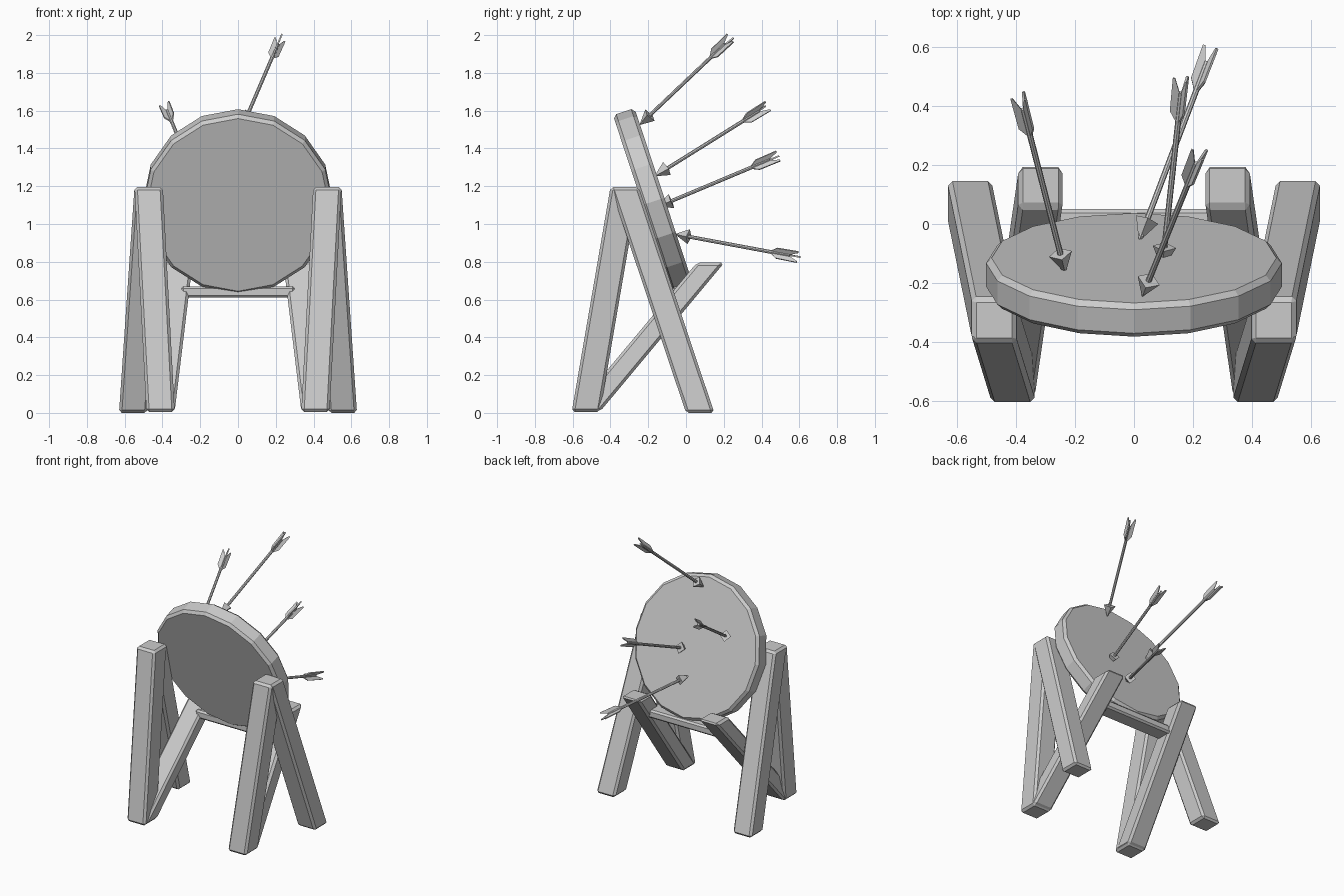
import bpy, bmesh, math
from mathutils import Vector

if "Cube" in bpy.data.objects:
    bpy.data.objects.remove(bpy.data.objects["Cube"], do_unlink=True)

grey = bpy.data.materials.new("plain_grey")
grey.use_nodes = True
grey.diffuse_color = (0.6, 0.6, 0.6, 1)
grey.node_tree.nodes["Principled BSDF"].inputs["Base Color"].default_value = (0.6, 0.6, 0.6, 1)


def finish(name, bm, bevel=0):
    bmesh.ops.recalc_face_normals(bm, faces=bm.faces)
    mesh = bpy.data.meshes.new(name)
    bm.to_mesh(mesh)
    bm.free()
    mesh.materials.append(grey)
    ob = bpy.data.objects.new(name, mesh)
    bpy.context.collection.objects.link(ob)
    if bevel:
        mod = ob.modifiers.new("chamfer", "BEVEL")
        mod.width = bevel
        mod.segments = 1
        mod.limit_method = "ANGLE"
        mod.angle_limit = math.radians(40)
    return ob


def beam(name, low, high, width=0.15, depth=0.15):
    """Leaning post whose two ends are cut level with the ground."""
    bm = bmesh.new()
    bmesh.ops.create_cube(bm, size=1)
    for v in bm.verts:
        end = Vector(high if v.co.z > 0 else low)
        v.co = end + Vector((v.co.x * width, v.co.y * depth, 0))
    return finish(name, bm, 0.015)


# Stand: a pair of legs and a rising brace on each side
for side, s in (("left", 1), ("right", -1)):
    beam(side + "_front_leg", (s * 0.41, -0.53, 0.005), (s * 0.473, -0.325, 1.195))
    beam(side + "_rear_leg", (s * 0.555, 0.075, 0), (s * 0.473, -0.325, 1.195))
    beam(side + "_brace", (s * 0.41, -0.525, 0.01), (s * 0.315, 0.13, 0.795), 0.15, 0.145)

# Crossbar between the braces
bm = bmesh.new()
bmesh.ops.create_cube(bm, size=1)
bmesh.ops.scale(bm, verts=bm.verts, vec=(0.6, 0.12, 0.06))
bar = finish("crossbar", bm, 0.012)
bar.location = (0, -0.01, 0.64)

# Round target board, leaning forward at the top
tilt = math.radians(18.4)
bm = bmesh.new()
bmesh.ops.create_cone(bm, cap_ends=True, segments=16, radius1=0.5, radius2=0.5, depth=0.12)
board = finish("target_board", bm, 0.018)
board.location = (0, -0.172, 1.12)
board.rotation_euler = (tilt - math.pi / 2, 0, 0)


def arrow(name, tip, tail, sunk):
    """Arrow along local z, with the tip of its head sunk into the board."""
    tip, tail = Vector(tip), Vector(tail)
    length = (tail - tip).length
    bm = bmesh.new()
    # Shaft
    shaft = bmesh.ops.create_cone(bm, cap_ends=True, segments=8, radius1=0.01,
                                  radius2=0.01, depth=length - 0.06)
    bmesh.ops.translate(bm, verts=shaft["verts"], vec=(0, 0, length / 2 - 0.02))
    # Pointed head
    head = bmesh.ops.create_cone(bm, cap_ends=True, segments=4, radius1=0,
                                 radius2=0.04, depth=0.08)
    bmesh.ops.translate(bm, verts=head["verts"], vec=(0, 0, 0.04 - sunk))
    # Three swept vanes
    outline = ((0.006, -0.16), (0.032, -0.12), (0.034, 0), (0.026, 0), (0.006, -0.05))
    for k in range(3):
        a = k * math.tau / 3
        out = Vector((math.cos(a), math.sin(a), 0))
        flat = Vector((-out.y, out.x, 0)) * 0.004
        rings = []
        for sign in (-1, 1):
            rings.append([bm.verts.new(out * r + flat * sign + Vector((0, 0, length + z)))
                          for r, z in outline])
            bm.faces.new(rings[-1])
        n = len(outline)
        for i in range(n):
            j = (i + 1) % n
            bm.faces.new((rings[0][i], rings[0][j], rings[1][j], rings[1][i]))
    ob = finish(name, bm)
    ob.location = tip
    ob.rotation_euler = (tail - tip).to_track_quat("Z", "Y").to_euler()


# Arrows stuck in the back face
arrow("top_arrow", (0.03, -0.24, 1.53), (0.225, 0.24, 1.985), 0.01)
arrow("right_arrow", (-0.235, -0.155, 1.26), (-0.385, 0.43, 1.625), 0.015)
arrow("middle_arrow", (0.1, -0.105, 1.11), (0.165, 0.49, 1.36), 0.05)
arrow("low_arrow", (0.02, -0.05, 0.945), (0.265, 0.595, 0.825), 0.01)
